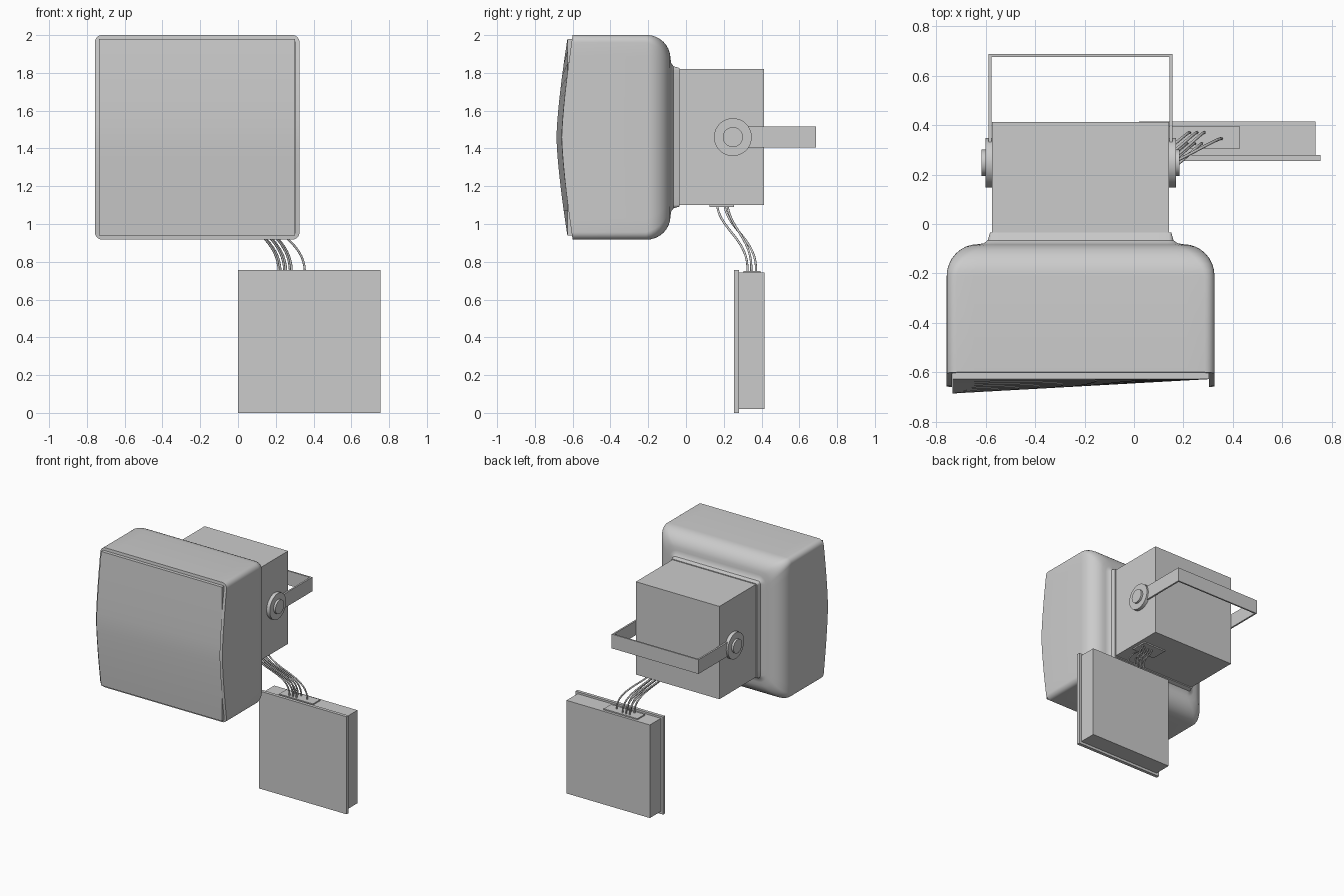
import bpy, bmesh, math
from mathutils import Vector

if "Cube" in bpy.data.objects:
    bpy.data.objects.remove(bpy.data.objects["Cube"])

CX, CZ = -0.216, 1.459          # axis of the housing


def finish(name, bm, smooth=False):
    bmesh.ops.recalc_face_normals(bm, faces=bm.faces[:])
    me = bpy.data.meshes.new(name)
    bm.to_mesh(me)
    bm.free()
    ob = bpy.data.objects.new(name, me)
    bpy.context.collection.objects.link(ob)
    if smooth:
        bpy.ops.object.select_all(action='DESELECT')
        ob.select_set(True)
        bpy.context.view_layer.objects.active = ob
        bpy.ops.object.shade_smooth_by_angle(angle=math.radians(32))
    return ob


def box(name, x, y, z):
    bm = bmesh.new()
    bmesh.ops.create_cube(bm, size=1)
    for v in bm.verts:
        v.co = [(r[0] + r[1]) / 2 + c * (r[1] - r[0]) for c, r in zip(v.co, (x, y, z))]
    return finish(name, bm)


def disc(name, x0, x1, radius):
    bm = bmesh.new()
    bmesh.ops.create_cone(bm, cap_ends=True, segments=48, radius1=radius,
                          radius2=radius, depth=abs(x1 - x0))
    for v in bm.verts:
        v.co = ((x0 + x1) / 2 + v.co.z, 0.248 + v.co.x, 1.46 + v.co.y)
    return finish(name, bm, True)


def ring(half, radius, y, bulge=0.0, corner=6, side=14):
    """Rounded square in the xz plane; bulge pushes mid height forward."""
    pts = []
    k = half - radius
    for q in range(4):
        a0 = q * math.pi / 2
        for i in range(corner + 1):
            a = a0 + i / corner * math.pi / 2
            s = (1, -1, -1, 1)[q], (1, 1, -1, -1)[q]
            pts.append((s[0] * k + radius * math.cos(a), s[1] * k + radius * math.sin(a)))
        a1 = a0 + math.pi / 2
        p = pts[-1]
        step = 2 * k / side
        for i in range(1, side):
            pts.append((p[0] - math.sin(a1) * step * i, p[1] + math.cos(a1) * step * i))
    return [Vector((CX + x, y - bulge * (1 - min(1, abs(z) / half) ** 1.4), CZ + z))
            for x, z in pts]


# housing: rim, hollow front, rounded back and collar in one loft
rings = [ring(0.52, 0.02, -0.50), ring(0.52, 0.02, -0.602, 0.058),
         ring(0.542, 0.04, -0.60, 0.058), ring(0.542, 0.04, -0.21)]
for i in range(1, 9):
    a = i / 8 * math.pi / 2
    rings.append(ring(0.417 + 0.125 * math.cos(a), 0.04 + 0.03 * math.sin(a),
                      -0.21 + 0.128 * math.sin(a)))
rings += [ring(0.392, 0.04, -0.078), ring(0.376, 0.02, -0.066),
          ring(0.367, 0.01, -0.035), ring(0.35, 0.01, -0.035)]
bm = bmesh.new()
loops = [[bm.verts.new(p) for p in r] for r in rings]
for a, b in zip(loops, loops[1:]):
    for i in range(len(a)):
        j = (i + 1) % len(a)
        bm.faces.new((a[i], a[j], b[j], b[i]))
bm.faces.new(loops[0])
bm.faces.new(loops[-1])
finish("housing", bm, True)

# front panel: left edge bowed forward, right edge nearly straight
bm = bmesh.new()
N = 16
rows = []
for i in range(N + 1):
    t = -1 + 2 * i / N
    bow = 0.058 * (1 - abs(t) ** 1.4)
    z = CZ + 0.52 * t
    rows.append([bm.verts.new(p) for p in ((-0.735, -0.628 - bow, z), (0.303, -0.628, z),
                                           (0.303, -0.50, z), (-0.735, -0.50, z))])
for a, b in zip(rows, rows[1:]):
    for i in range(4):
        j = (i + 1) % 4
        bm.faces.new((a[i], a[j], b[j], b[i]))
bm.faces.new(rows[0])
bm.faces.new(rows[-1])
finish("front_panel", bm, True)

# rear box
box("rear_box", (-0.575, 0.142), (-0.09, 0.412), (1.10, 1.82))

# swivel bracket and its pivots
for side, x, s in (("left", -0.575, -1), ("right", 0.142, 1)):
    disc(side + "_pivot_disc", x, x + s * 0.027, 0.10)
    disc(side + "_pivot_cap", x + s * 0.027, x + s * 0.043, 0.053)
    box(side + "_bracket_arm", sorted((x + s * 0.001, x + s * 0.014)), (0.248, 0.678), (1.405, 1.515))
box("bracket_back", (-0.589, 0.156), (0.676, 0.688), (1.405, 1.515))

# lower control box
box("control_box_plate", (0, 0.754), (0.255, 0.28), (0, 0.757))
box("control_box_body", (0.02, 0.735), (0.28, 0.415), (0.02, 0.742))

# cable entry plates
box("lower_cable_plate", (0.14, 0.43), (0.305, 0.395), (0.74, 0.751))
box("upper_cable_plate", (-0.08, 0.115), (0.125, 0.255), (1.09, 1.101))


def cable(name, a, b):
    cu = bpy.data.curves.new(name, 'CURVE')
    cu.dimensions = '3D'
    cu.bevel_depth = 0.006
    cu.bevel_resolution = 2
    cu.resolution_u = 16
    cu.use_fill_caps = True
    sp = cu.splines.new('BEZIER')
    sp.bezier_points.add(1)
    a, b = Vector(a), Vector(b)
    bend = (Vector((0.06, 0.02, -0.13)), Vector((0, 0.012, 0.17)))
    for p, co, d in zip(sp.bezier_points, (a, b), bend):
        p.co = co
        p.handle_left = co - d if co == a else co + d
        p.handle_right = co + d if co == a else co - d
    # the end handle leads into the socket from above
    sp.bezier_points[1].handle_left = b + bend[1]
    sp.bezier_points[1].handle_right = b - bend[1]
    bpy.context.collection.objects.link(bpy.data.objects.new(name, cu))


# cables in two rows, plus one stray
for i in range(3):
    x = 0.215 + i * 0.03
    cable(f"cable_front_{i}", (0.0 + i * 0.035, 0.165, 1.095), (x, 0.325, 0.745))
    cable(f"cable_back_{i}", (0.0 + i * 0.035, 0.205, 1.095), (x + 0.01, 0.37, 0.745))
cable("cable_stray", (0.095, 0.22, 1.095), (0.354, 0.345, 0.745))
